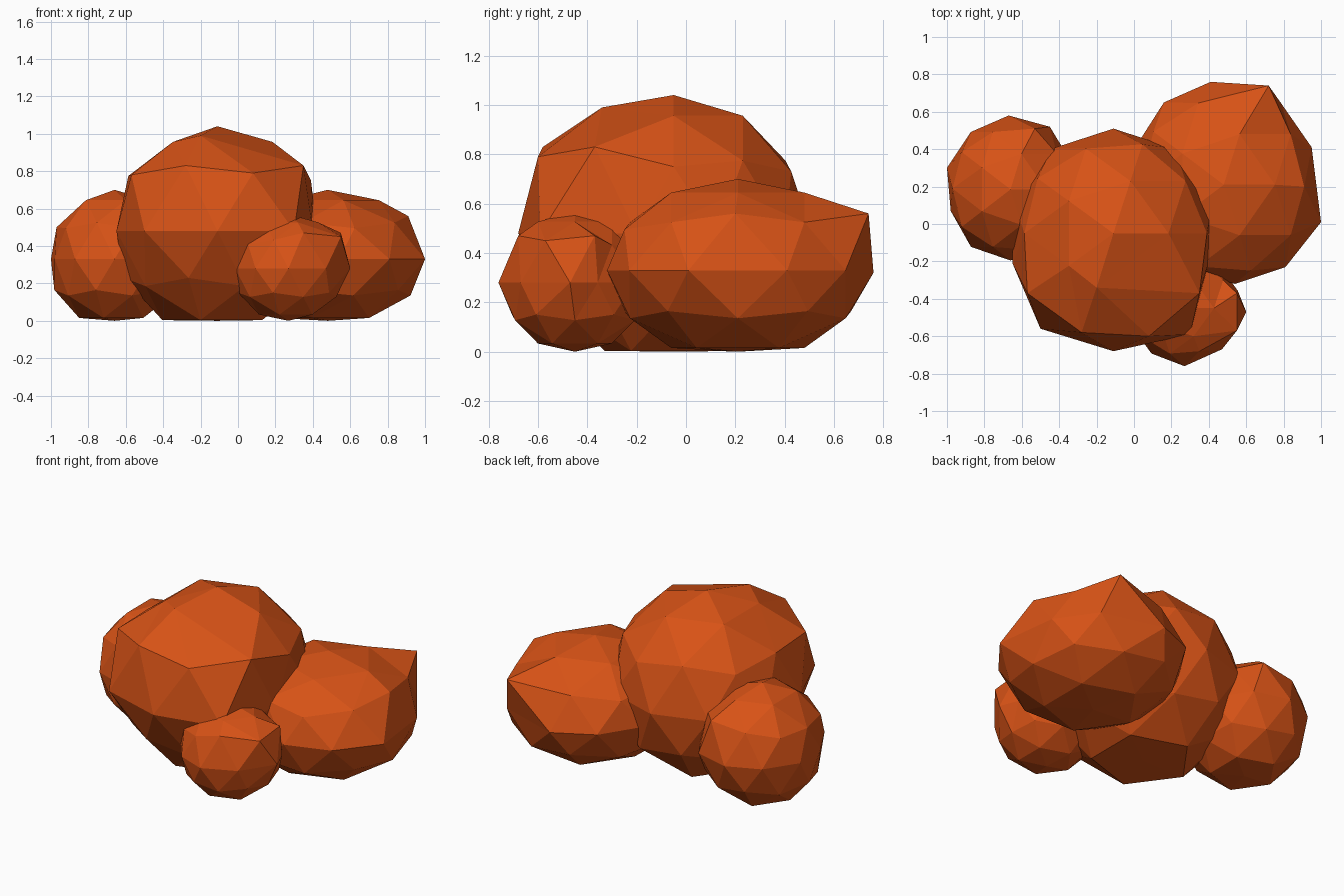
import bpy, bmesh
from mathutils import Vector

leaf = bpy.data.materials.new("autumn_leaf")
leaf.diffuse_color = (0.68, 0.085, 0.008, 1)


def clump(name, centre, radii, nudges):
    """Faceted leaf ball with a flattened base; nudges pull the nearest corner to a point."""
    bm = bmesh.new()
    bmesh.ops.create_icosphere(bm, subdivisions=2, radius=1)
    for v in bm.verts:
        v.co = Vector(c + r * k for c, r, k in zip(centre, radii, v.co))
    for target in map(Vector, nudges):
        min(bm.verts, key=lambda v: (v.co - target).length).co = target
    for v in bm.verts:
        v.co.z = max(v.co.z, 0.0)
    mesh = bpy.data.meshes.new(name)
    bm.to_mesh(mesh)
    bm.free()
    mesh.materials.append(leaf)
    obj = bpy.data.objects.new(name, mesh)
    bpy.context.collection.objects.link(obj)
    return obj


# Tall centre clump, bulging at its upper front
clump("main_clump", (-0.11, -0.05, 0.48), (0.56, 0.56, 0.56), [
    (-0.11, -0.68, 0.48), (-0.50, -0.56, 0.48), (0.30, -0.59, 0.48),
    (0.40, -0.20, 0.48), (-0.65, -0.21, 0.48),
    (0.08, -0.60, 0.79), (-0.28, -0.58, 0.83), (0.35, -0.37, 0.83),
    (-0.57, -0.37, 0.78), (0.39, -0.05, 0.75), (-0.20, -0.34, 0.99)])

# Low wide clump on the right
clump("right_clump", (0.48, 0.21, 0.33), (0.52, 0.54, 0.37), [
    (0.41, 0.76, 0.32), (0.72, 0.74, 0.56), (0.91, 0.20, 0.56),
    (1.00, 0.01, 0.33), (0.95, 0.41, 0.33), (0.81, -0.23, 0.33),
    (0.54, -0.32, 0.33), (0.16, 0.65, 0.33)])

# Round clump at the back left
clump("left_clump", (-0.66, 0.185, 0.33), (0.36, 0.38, 0.37), [
    (-1.00, 0.30, 0.33), (-0.98, 0.07, 0.33), (-0.67, 0.58, 0.33),
    (-0.45, 0.52, 0.33), (-0.53, 0.51, 0.55), (-0.97, 0.19, 0.50)])

# Small clump at the front
clump("front_clump", (0.27, -0.45, 0.28), (0.30, 0.30, 0.29), [
    (0.60, -0.47, 0.28), (0.47, -0.67, 0.28), (0.35, -0.68, 0.47),
    (0.55, -0.57, 0.45), (0.55, -0.37, 0.47), (0.27, -0.76, 0.28)])
